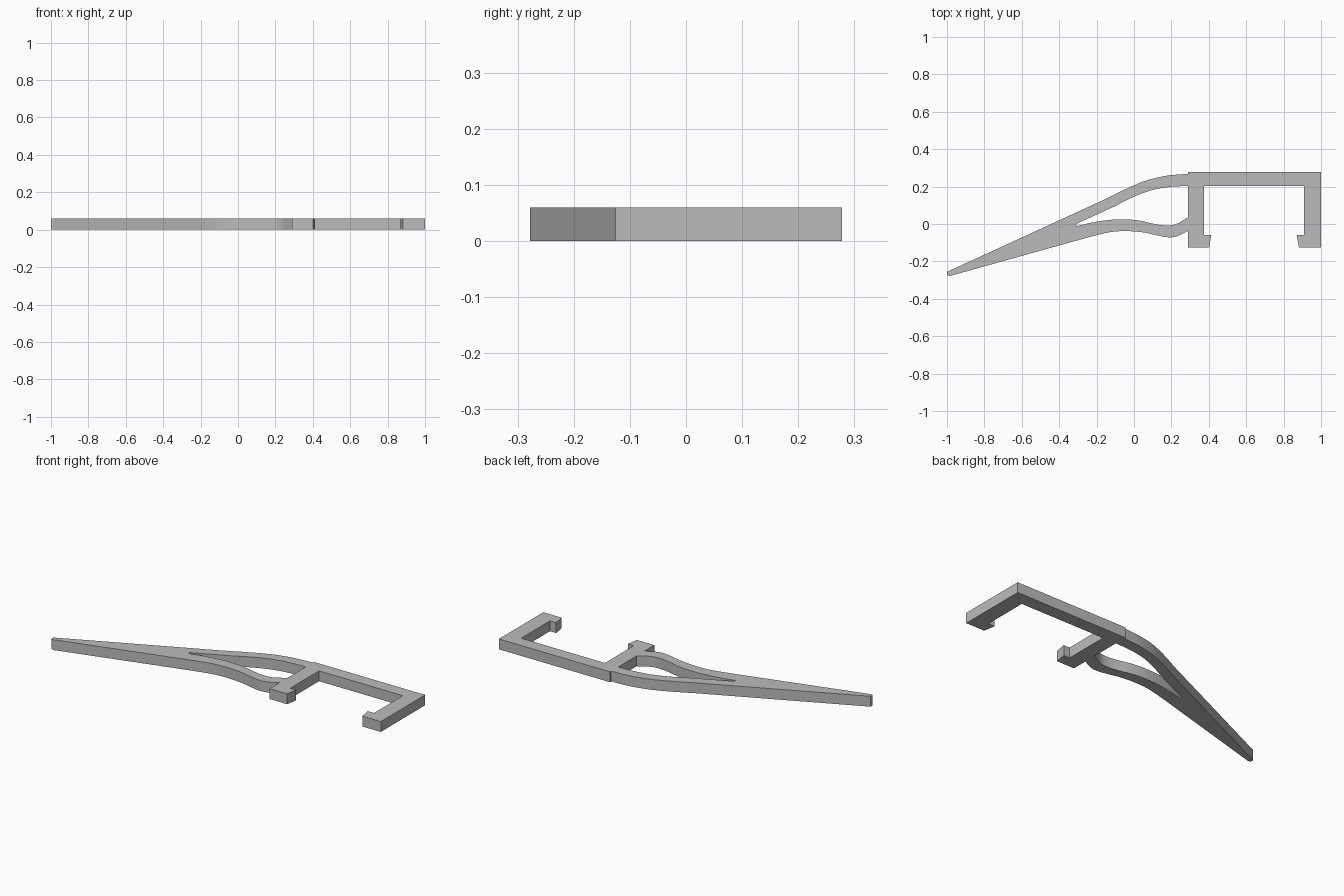
import bpy, bmesh, math
from mathutils import Vector

cube = bpy.data.objects.get("Cube")
if cube:
    bpy.data.objects.remove(cube, do_unlink=True)

HEIGHT = 0.06

grey = bpy.data.materials.new("plain grey")
grey.use_nodes = True
tone = (0.5, 0.5, 0.5, 1)
grey.diffuse_color = tone
grey.node_tree.nodes["Principled BSDF"].inputs["Base Color"].default_value = tone


def smooth_path(points, steps=6):
    """Catmull-Rom curve through the given points."""
    pts = [Vector(p) for p in points]
    pts = [2 * pts[0] - pts[1]] + pts + [2 * pts[-1] - pts[-2]]
    path = []
    for a, b, c, d in zip(pts, pts[1:], pts[2:], pts[3:]):
        for i in range(steps):
            t = i / steps
            path.append(0.5 * (2 * b + (c - a) * t + (2 * a - 5 * b + 4 * c - d) * t * t
                               + (3 * b - a - 3 * c + d) * t ** 3))
    return path + [pts[-2]]


def plate(name, outline):
    """Extrude a closed flat outline up from the ground."""
    bm = bmesh.new()
    base = bm.faces.new([bm.verts.new((p[0], p[1], 0)) for p in outline])
    top = bmesh.ops.extrude_face_region(bm, geom=[base], use_keep_orig=True)
    moved = [g for g in top["geom"] if isinstance(g, bmesh.types.BMVert)]
    bmesh.ops.translate(bm, vec=(0, 0, HEIGHT), verts=moved)
    bmesh.ops.recalc_face_normals(bm, faces=bm.faces)
    mesh = bpy.data.meshes.new(name)
    bm.to_mesh(mesh)
    bm.free()
    mesh.materials.append(grey)
    obj = bpy.data.objects.new(name, mesh)
    bpy.context.collection.objects.link(obj)
    bpy.ops.object.select_all(action="DESELECT")
    obj.select_set(True)
    bpy.context.view_layer.objects.active = obj
    bpy.ops.object.shade_smooth_by_angle(angle=math.radians(25))
    return obj


# Forked arm: pointed tip, curved upper limb and wavy lower limb
tip = [(-0.985, -0.278), (-1, -0.273), (-1, -0.256)]
upper_outer = smooth_path([(-0.16, 0.13), (-0.08, 0.17), (0, 0.207), (0.08, 0.237),
                           (0.18, 0.259), (0.29, 0.268)])
upper_inner = smooth_path([(0.29, 0.203), (0.2, 0.199), (0.1, 0.182), (0, 0.146),
                           (-0.1, 0.096)])
crotch = [(-0.305, 0.002), (-0.312, -0.006), (-0.305, -0.011)]
lower_inner = smooth_path([(-0.24, 0.005), (-0.14, 0.021), (-0.05, 0.025), (0.03, 0.018),
                           (0.1, 0.002), (0.16, -0.007), (0.22, -0.002), (0.29, 0.036)])
lower_outer = smooth_path([(0.29, -0.036), (0.23, -0.066), (0.18, -0.071), (0.12, -0.06),
                           (0.05, -0.045), (-0.04, -0.038), (-0.13, -0.044), (-0.24, -0.07)])
plate("forked_arm", tip + upper_outer + upper_inner + crotch + lower_inner + lower_outer)

# Square clip: top bar with two legs, each ending in an inward hook
BACK, BAR, HOOK, END = 0.278, 0.203, -0.059, -0.126
plate("clip_frame", [
    (0.29, BACK), (0.29, END), (0.402, END), (0.413, HOOK), (0.375, HOOK), (0.375, BAR),
    (0.91, BAR), (0.91, HOOK), (0.87, HOOK), (0.882, END), (1, END), (1, BACK)])
